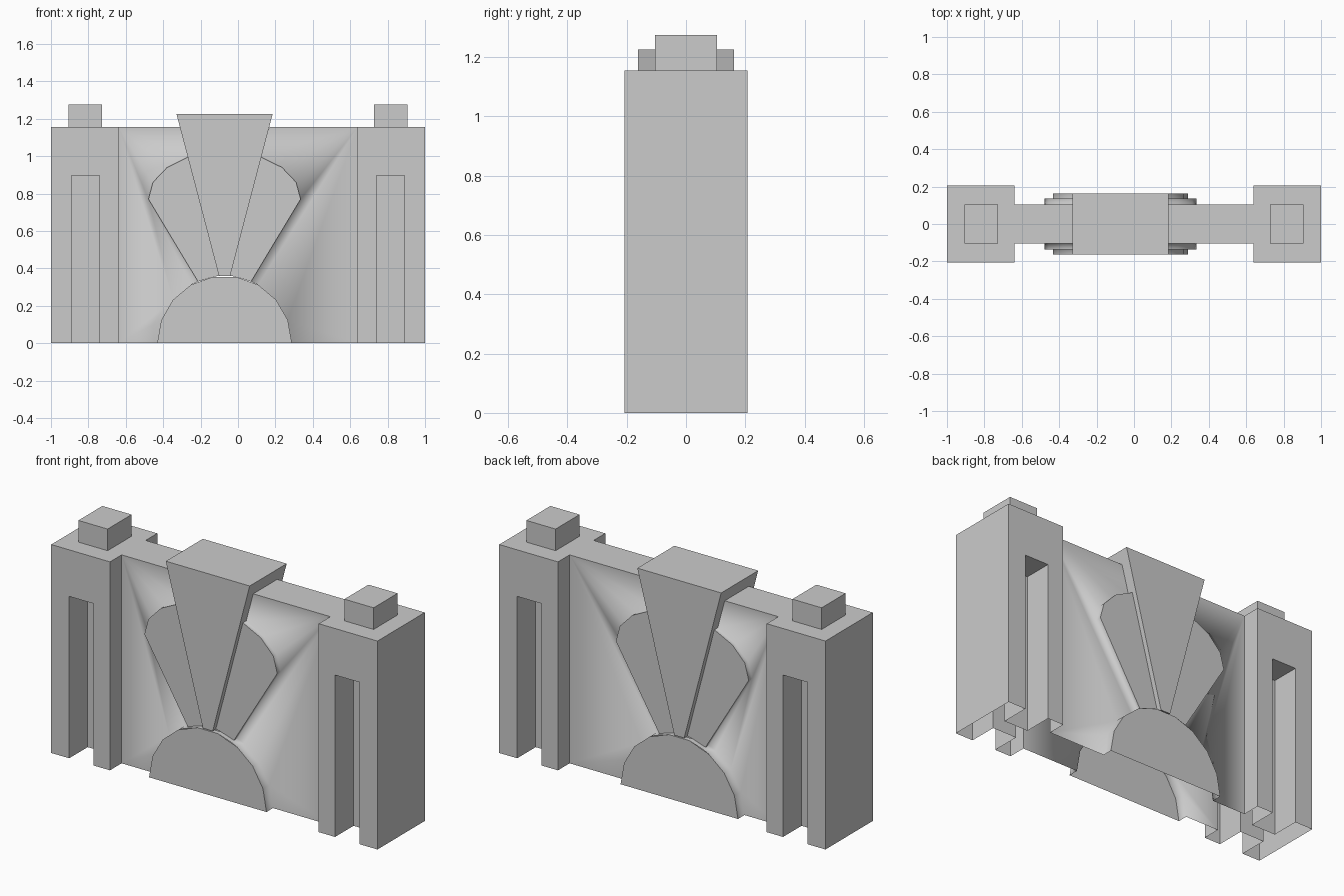
import bpy, bmesh
from math import cos, sin, radians

cube = bpy.data.objects.get("Cube")
if cube:
    bpy.data.objects.remove(cube, do_unlink=True)

stone = bpy.data.materials.new("grey stone")
stone.use_nodes = True
stone.diffuse_color = (0.6, 0.6, 0.6, 1)
stone.node_tree.nodes["Principled BSDF"].inputs["Base Color"].default_value = (0.6, 0.6, 0.6, 1)

TOP = 1.155      # height of wall and posts
WALL = 0.105     # half thickness of the wall
FLAP = 0.135     # half thickness of the side voussoirs
RAISED = 0.162   # half thickness of the keystone and hub
POST = 0.207     # half thickness of the posts
MID = -0.072     # centre line of the fan


def build(name, faces, smooth=False, facing=None):
    """Weld polygons into one surface; facing is the y sign of its largest face."""
    bm = bmesh.new()
    for pts in faces:
        bm.faces.new([bm.verts.new(p) for p in pts])
    bmesh.ops.remove_doubles(bm, verts=bm.verts, dist=0.0005)
    bmesh.ops.recalc_face_normals(bm, faces=bm.faces)
    if facing:
        big = max(bm.faces, key=lambda f: f.calc_area())
        if big.normal.y * facing < 0:
            bmesh.ops.reverse_faces(bm, faces=bm.faces)
    for f in bm.faces:
        f.smooth = smooth
    mesh = bpy.data.meshes.new(name)
    bm.to_mesh(mesh)
    bm.free()
    mesh.materials.append(stone)
    obj = bpy.data.objects.new(name, mesh)
    bpy.context.collection.objects.link(obj)
    return obj


def at(y, outline):
    return [(x, y, z) for x, z in outline]


def strip(outline, y0, y1):
    """Walls joining an outline at depth y0 to the same outline at y1."""
    return [[(a[0], y0, a[1]), (b[0], y0, b[1]), (b[0], y1, b[1]), (a[0], y1, a[1])]
            for a, b in zip(outline, outline[1:])]


def box(x0, x1, y, z0, z1):
    """Box without a floor."""
    ring = [(x0, z0), (x0, z1), (x1, z1), (x1, z0)]
    return strip(ring, -y, y) + [at(-y, ring), at(y, ring)]


# Fan outlines as offsets from its centre line
arc = [(0.36 * cos(radians(a)), 0.36 * sin(radians(a))) for a in range(0, 181, 20)]
flap = [(0.142, 0.329), (0.407, 0.77), (0.383, 0.86), (0.307, 0.94), (0.195, 0.995)]
key_low, key_high, key_wall = (0.03, 0.36), (0.257, 1.225), (0.239, TOP)


def side(outline, s):
    return [(MID + s * x, z) for x, z in outline]


for s, hand in ((1, "left"), (-1, "right")):
    # Hollow post with a tall slot front and back, open underneath
    outer, inner, s0, s1, slot_top, web = s * 1.0, s * 0.64, s * 0.74, s * 0.89, 0.897, 0.045
    faces = [[(outer, -POST, 0), (outer, POST, 0), (outer, POST, TOP), (outer, -POST, TOP)],
             [(outer, -POST, TOP), (outer, POST, TOP), (inner, POST, TOP), (inner, WALL, TOP),
              (inner, -WALL, TOP), (inner, -POST, TOP)]]
    slot = [(s0, 0), (s0, slot_top), (s1, slot_top), (s1, 0)]
    for d in (-1, 1):
        faces.append(at(d * POST, [(inner, 0)] + slot + [(outer, 0), (outer, TOP), (inner, TOP)]))
        faces += strip(slot, d * POST, d * web)
        faces.append(at(d * web, slot))
        faces += strip([(inner, 0), (inner, TOP)], d * WALL, d * POST)
    build("post_" + hand, faces)

    # Small block on top of the post
    x0, x1 = sorted((s * 0.726, s * 0.905))
    build("post_cap_" + hand, box(x0, x1, WALL, TOP, 1.275))

    # Wall faces, shaded smoothly into the edges of the fan
    hub_edge = side(arc[:4] + flap[:1], s)
    flap_edge = side(flap, s)
    key_edge = side([flap[-1], key_wall], s)
    for d, where in ((-1, "front"), (1, "back")):
        panel = hub_edge + flap_edge[1:] + key_edge[1:] + [(inner, TOP), (inner, 0)]
        faces = [at(d * WALL, panel)]
        faces += strip(hub_edge, d * WALL, d * RAISED)
        faces += strip(flap_edge, d * WALL, d * FLAP)
        build(f"wall_{where}_{hand}", faces, smooth=True, facing=d)

        # Flat face of the side voussoir
        cap = side(flap + [key_low, arc[4]], s)
        build(f"voussoir_{where}_{hand}", [at(d * FLAP, cap)], facing=d)
        build(f"hub_rim_{where}_{hand}",
              strip(side([flap[0], arc[4], (0, arc[4][1])], s), d * FLAP, d * RAISED))

    # Top of the wall between post and keystone
    top = strip([side([key_wall], s)[0], (inner, TOP)], -WALL, WALL)
    wall_top = build("wall_top_" + hand, top)
    if wall_top.data.polygons[0].normal.z < 0:
        wall_top.data.flip_normals()

# Half-round hub faces
for d, where in ((-1, "front"), (1, "back")):
    build("hub_" + where, [at(d * RAISED, side(arc, 1))], facing=d)

# Tapered keystone
ring = side([key_low, key_high], 1) + side([key_high, key_low], -1)
ring.append(ring[0])
build("keystone", strip(ring, -RAISED, RAISED)
      + [at(-RAISED, ring[:-1]), at(RAISED, ring[:-1])])
